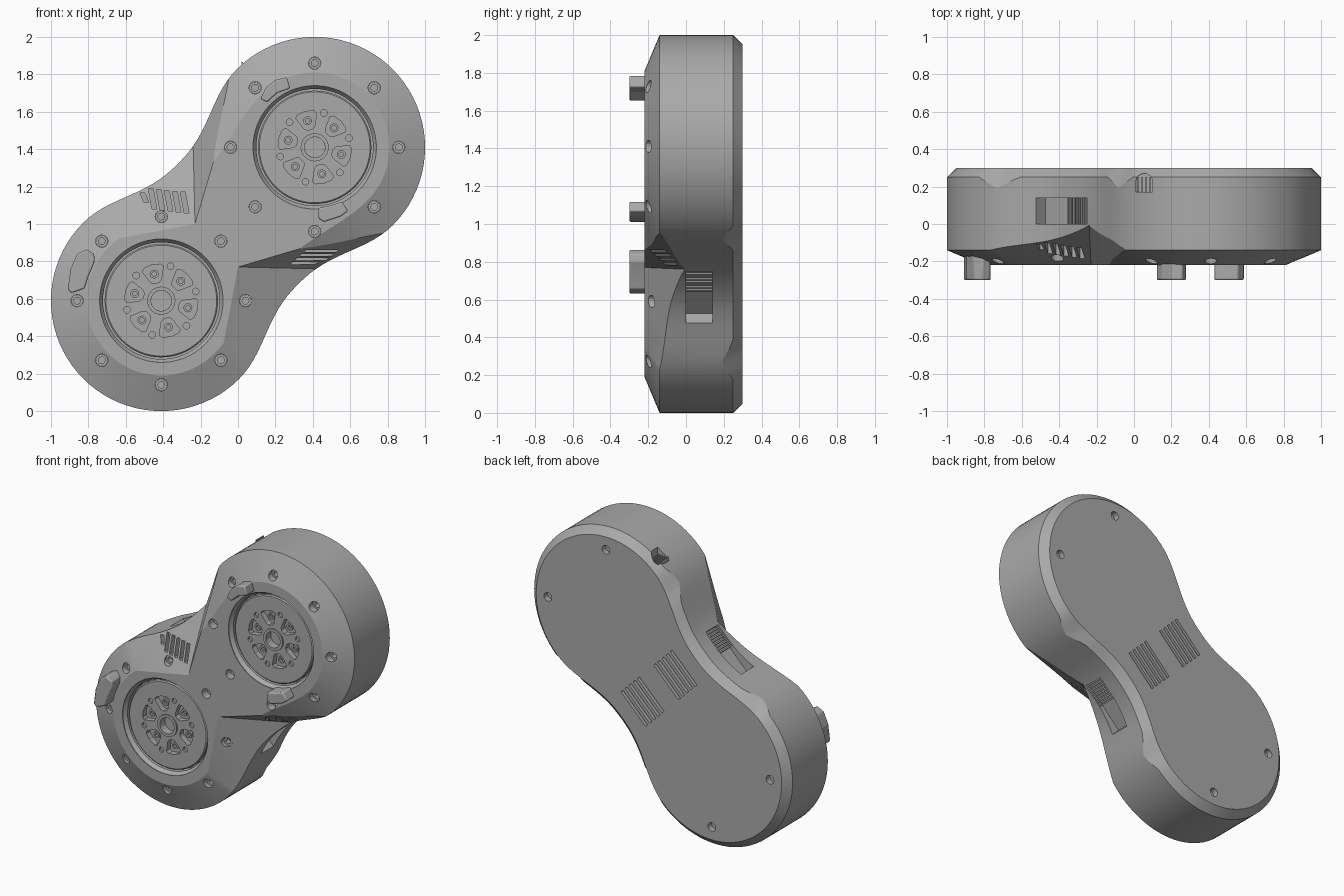
import bpy, bmesh, math
from math import sin, cos, pi, radians
from mathutils import Vector

cube = bpy.data.objects.get("Cube")
if cube:
    bpy.data.objects.remove(cube)

grey = bpy.data.materials.new("mid grey")
grey.use_nodes = True
COLOR = (0.4, 0.4, 0.4, 1)
grey.diffuse_color = COLOR
grey.node_tree.nodes["Principled BSDF"].inputs["Base Color"].default_value = COLOR

HALF = 0.58                                  # half distance between the two lobes
LOBES = [(0.41, 1.41), (-0.41, 0.59)]
FRONT = -0.22


def axis(t, u):
    """Point t along the diagonal and u across it, as x, z."""
    return (t - u) / math.sqrt(2), 1 + (t + u) / math.sqrt(2)


def mirror(p):
    """Mirror a point across the diagonal."""
    return Vector((p[2] - 1, p[1], p[0] + 1))


def make(name, bm):
    bmesh.ops.recalc_face_normals(bm, faces=bm.faces)
    mesh = bpy.data.meshes.new(name)
    bm.to_mesh(mesh)
    bm.free()
    ob = bpy.data.objects.new(name, mesh)
    bpy.context.collection.objects.link(ob)
    mesh.materials.append(grey)
    return ob


def loft(bm, rings, closed=False):
    """Skin rings of points; cap the ends, or join last to first."""
    loops = [[bm.verts.new(p) for p in ring] for ring in rings]
    pairs = list(zip(loops, loops[1:]))
    if closed:
        pairs.append((loops[-1], loops[0]))
    else:
        bm.faces.new(loops[0])
        bm.faces.new(loops[-1])
    for a, b in pairs:
        for i in range(len(a)):
            j = (i + 1) % len(a)
            bm.faces.new((a[i], a[j], b[j], b[i]))


def prism(bm, pts, y0, y1):
    loft(bm, [[(x, y, z) for x, z in pts] for y in (y0, y1)])


def circle(cx, cz, r, n=24):
    return [(cx + r * cos(2 * pi * i / n), cz + r * sin(2 * pi * i / n)) for i in range(n)]


def lathe(bm, center, profile, n=24, closed=False):
    loft(bm, [[(x, y, z) for x, z in circle(*center, r, n)] for r, y in profile], closed)


def rect(center, w, h, deg=0, skew=0):
    c, s = cos(radians(deg)), sin(radians(deg))
    corners = [(-w - skew, -h), (w - skew, -h), (w + skew, h), (-w + skew, h)]
    return [(center[0] + (a * c - b * s) / 2, center[1] + (a * s + b * c) / 2) for a, b in corners]


def polar(center, r, deg):
    return center[0] + r * cos(radians(deg)), center[1] + r * sin(radians(deg))


def cut(ob, bm):
    """Subtract the cutter mesh and bake the result."""
    cutter = make("cutter", bm)
    cutter.hide_render = True
    mod = ob.modifiers.new("cut", "BOOLEAN")
    mod.operation, mod.solver, mod.object = "DIFFERENCE", "EXACT", cutter
    deps = bpy.context.evaluated_depsgraph_get()
    baked = bpy.data.meshes.new_from_object(ob.evaluated_get(deps))
    ob.modifiers.clear()
    ob.data = baked
    bpy.data.objects.remove(cutter)


def outline(radius, waist, y, dip=0):
    """Two round lobes joined by a curved waist."""
    side = []
    for i in range(1, 28):
        t = HALF * (i / 14 - 1)
        s = ((1 - cos(pi * t / HALF)) / 2) ** 1.2
        drop = dip * max(0, 1 - abs(abs(t) - 0.46) / 0.12)
        side.append((t, waist + (radius - waist) * s, y - drop))
    pts = []
    for sign in (1, -1):
        for i in range(41):
            a = -pi / 2 + pi * i / 40
            pts.append((sign * (HALF + radius * cos(a)), sign * radius * sin(a), y))
        pts += [(sign * t, sign * u, yy) for t, u, yy in reversed(side)]
    return [(axis(t, u)[0], yy, axis(t, u)[1]) for t, u, yy in pts]


# Housing with wide front chamfer and narrow back chamfer
bm = bmesh.new()
loft(bm, [outline(0.40, 0.32, FRONT), outline(0.59, 0.455, -0.14),
          outline(0.59, 0.455, 0.25, 0.06), outline(0.54, 0.40, 0.30)])
housing = make("housing", bm)

# Wedge shaped notches at both sides of the waist
apex = Vector((0, FRONT, 0.77))
rays = [Vector((0.43, 0.22, -0.01)), Vector((-0.07, 0, -0.37)), Vector((0.36, 0, 0.107))]
wedge = [apex] + [apex + r * 3 for r in rays]
wedge += [p - Vector((0, 0.3, 0)) for p in wedge]
for flip in (False, True):
    bm = bmesh.new()
    for p in wedge:
        bm.verts.new(mirror(p) if flip else p)
    hull = bmesh.ops.convex_hull(bm, input=bm.verts)
    bmesh.ops.delete(bm, geom=[v for v in bm.verts if not v.link_faces], context="VERTS")
    cut(housing, bm)

# Round wells, screw holes, vents and grille recesses
bm = bmesh.new()
screws = []
for lobe in LOBES:
    lathe(bm, lobe, [(0.33, -0.30), (0.33, -0.215), (0.312, -0.19), (0.312, -0.14)], 64)
    for k in range(8):
        spot = polar(lobe, 0.45, 45 * k)
        screws.append(spot)
        prism(bm, circle(*spot, 0.033, 16), -0.30, -0.13)
    for k in (0, 90):
        back = polar(lobe, 0.45, k if lobe[0] > 0 else k + 180)
        prism(bm, circle(*back, 0.03, 16), 0.26, 0.4)
for side in (1, -1):
    for k in range(5):
        prism(bm, rect(axis(0, side * (0.09 + 0.045 * k)), 0.27, 0.022, 45), 0.26, 0.4)
    prism(bm, rect(axis(-0.07, side * 0.525), 0.35, 0.2, 45), 0.0, 0.14)
for k in range(6):
    prism(bm, rect((-0.50 + 0.043 * k, 1.14 - 0.005 * k), 0.026, 0.05 + 0.06 * min(k, 1), 0, -0.02),
          -0.30, -0.085)
for k in range(4):
    prism(bm, rect((0.37 + 0.025 * k, 0.79 + 0.022 * k), 0.17, 0.012, 0, 0.012), -0.30, -0.05)
cut(housing, bm)

# Small rounded port in the upper edge
port = [(0.01, 0.17), (0.10, 0.17)] + [polar((0.055, 0.225), 0.045, a) for a in range(0, 181, 20)]
bm = bmesh.new()
loft(bm, [[(x, y, z) for x, y in port] for z in (1.83, 2.1)])
cut(housing, bm)
bm = bmesh.new()
for k in range(4):
    prism(bm, rect((0.022 + 0.022 * k, 1.845), 0.008, 0.04), 0.17, 0.25)
port_ribs = make("port_ribs", bm)

# Louvre bars in the side grilles
bm = bmesh.new()
for side in (1, -1):
    for k in range(8):
        prism(bm, rect(axis(-0.05 + 0.02 * k, side * 0.434), 0.01, 0.03, 45), 0.0, 0.14)
grille_bars = make("grille_bars", bm)

# Screw sleeves
bm = bmesh.new()
for spot in screws:
    lathe(bm, spot, [(0.032, -0.165), (0.018, -0.165), (0.018, -0.12), (0.032, -0.12)], 16, True)
screw_sleeves = make("screw_sleeves", bm)

# Turning discs with six pockets, small holes and a hub
parts = [housing, port_ribs, grille_bars, screw_sleeves]
pocket = [(0.11, -0.03), (0.175, -0.058), (0.19, -0.045), (0.198, 0.0),
          (0.19, 0.045), (0.175, 0.058), (0.11, 0.03), (0.098, 0.015), (0.098, -0.015)]
for name, lobe in zip(("upper", "lower"), LOBES):
    bm = bmesh.new()
    lathe(bm, lobe, [(0.303, -0.13), (0.303, -0.183), (0.296, -0.19)], 64)
    disc = make(name + "_disc", bm)
    bm = bmesh.new()
    prism(bm, circle(*lobe, 0.055), -0.3, -0.145)
    for k in range(6):
        deg = 45 + 60 * k
        shape = [polar(polar(lobe, r, deg), w, deg + 90) for r, w in pocket]
        prism(bm, shape, -0.3, -0.15)
        prism(bm, circle(*polar(lobe, 0.19, deg + 30), 0.018, 12), -0.3, -0.175)
    cut(disc, bm)
    bm = bmesh.new()
    lathe(bm, lobe, [(0.075, -0.17), (0.075, -0.2), (0.055, -0.2), (0.055, -0.17)], 32, True)
    for k in range(6):
        lathe(bm, polar(lobe, 0.147, 45 + 60 * k),
              [(0.024, -0.14), (0.024, -0.165), (0.012, -0.165), (0.012, -0.14)], 12, True)
    parts += [disc, make(name + "_hub", bm)]

# Raised stop tabs on the front
tabs = {
    "side_tab": [(-0.91, 0.65), (-0.89, 0.63), (-0.82, 0.655), (-0.80, 0.72), (-0.765, 0.80),
                 (-0.77, 0.84), (-0.81, 0.865), (-0.86, 0.84), (-0.895, 0.76)],
    "upper_tab": [(0.12, 1.67), (0.155, 1.65), (0.21, 1.70), (0.28, 1.725), (0.26, 1.785),
                  (0.20, 1.77), (0.15, 1.73)],
    "middle_tab": [(0.43, 1.03), (0.46, 1.01), (0.55, 1.04), (0.59, 1.07), (0.555, 1.12),
                   (0.50, 1.10), (0.43, 1.085)],
}
for name, shape in tabs.items():
    bm = bmesh.new()
    prism(bm, shape, -0.30, -0.13)
    tab = make(name, bm)
    bevel = tab.modifiers.new("soft edge", "BEVEL")
    bevel.width, bevel.segments = 0.008, 2
    parts.append(tab)

# Smooth shading with crisp edges
bpy.ops.object.select_all(action="DESELECT")
for ob in parts:
    ob.select_set(True)
bpy.context.view_layer.objects.active = housing
bpy.ops.object.shade_smooth_by_angle(angle=radians(15))
